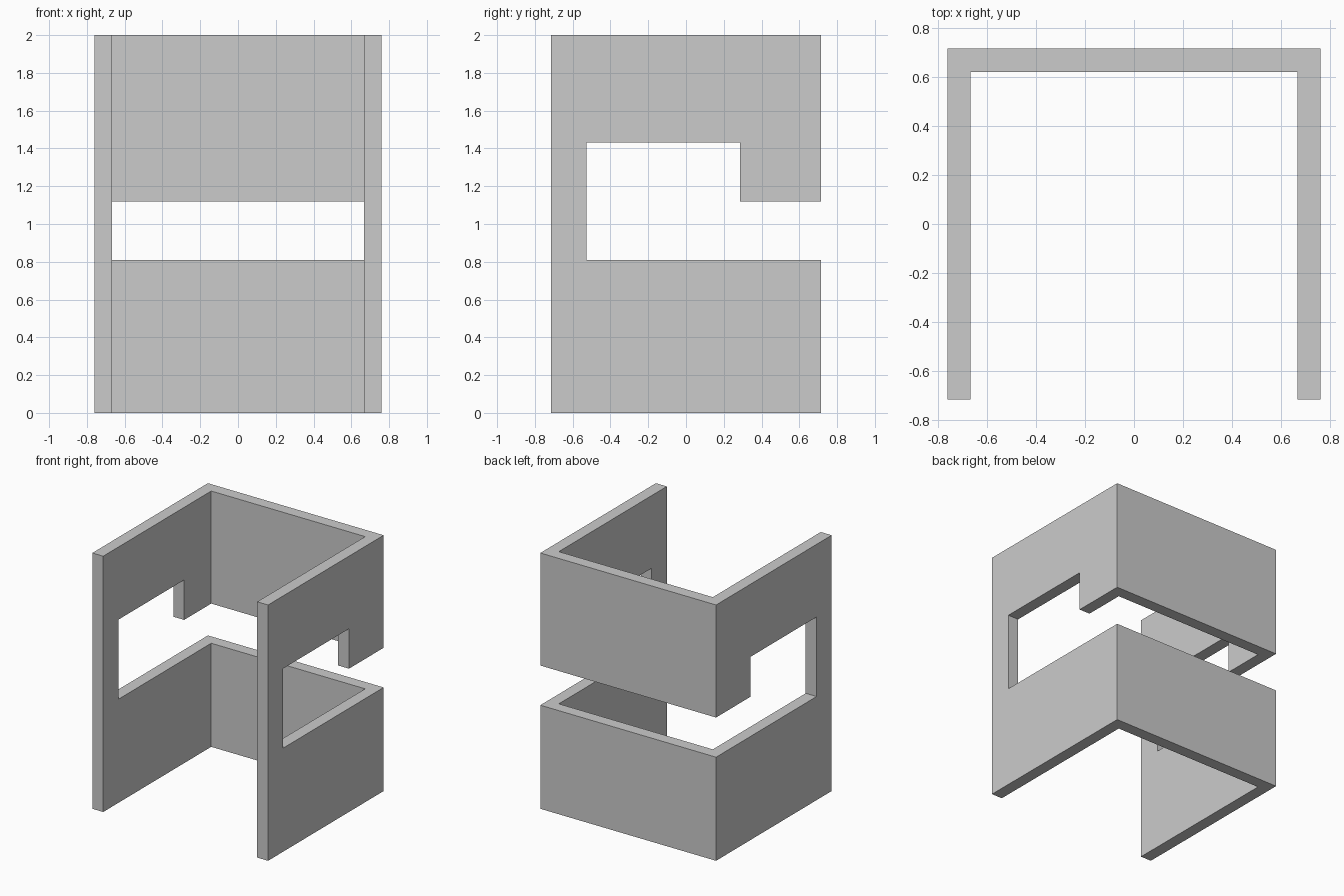
import bpy
import bmesh

if "Cube" in bpy.data.objects:
    bpy.data.objects.remove(bpy.data.objects["Cube"])

HALF_X, HALF_Y, HEIGHT = 0.76, 0.714, 2.0
WALL = 0.094


def prism(name, profile, half_width):
    """Extrude a closed (y, z) profile along x, centred on x = 0."""
    bm = bmesh.new()
    face = bm.faces.new([bm.verts.new((-half_width, y, z)) for y, z in profile])
    ext = bmesh.ops.extrude_face_region(bm, geom=[face])["geom"]
    verts = [g for g in ext if isinstance(g, bmesh.types.BMVert)]
    bmesh.ops.translate(bm, verts=verts, vec=(2 * half_width, 0, 0))
    bmesh.ops.recalc_face_normals(bm, faces=bm.faces)
    mesh = bpy.data.meshes.new(name)
    bm.to_mesh(mesh)
    bm.free()
    obj = bpy.data.objects.new(name, mesh)
    bpy.context.collection.objects.link(obj)
    return obj


# Bracket: side outline with the hooked slot open to the back
bracket = prism("slotted_bracket", [
    (-HALF_Y, 0), (HALF_Y, 0), (HALF_Y, 0.81), (-0.528, 0.81),
    (-0.528, 1.432), (0.286, 1.432), (0.286, 1.12), (HALF_Y, 1.12),
    (HALF_Y, HEIGHT), (-HALF_Y, HEIGHT)], HALF_X)

# Cavity: leaves two side walls and a back wall
inner_y = HALF_Y - WALL
cavity = prism("cavity_cutter", [
    (-1, -0.5), (inner_y, -0.5), (inner_y, 2.5), (-1, 2.5)], HALF_X - WALL)
cavity.hide_render = True

cut = bracket.modifiers.new("hollow", "BOOLEAN")
cut.operation = "DIFFERENCE"
cut.solver = "EXACT"
cut.object = cavity

# Apply the cut and discard the helper
bpy.context.view_layer.objects.active = bracket
bracket.select_set(True)
bpy.ops.object.modifier_apply(modifier=cut.name)
bpy.data.objects.remove(cavity)
